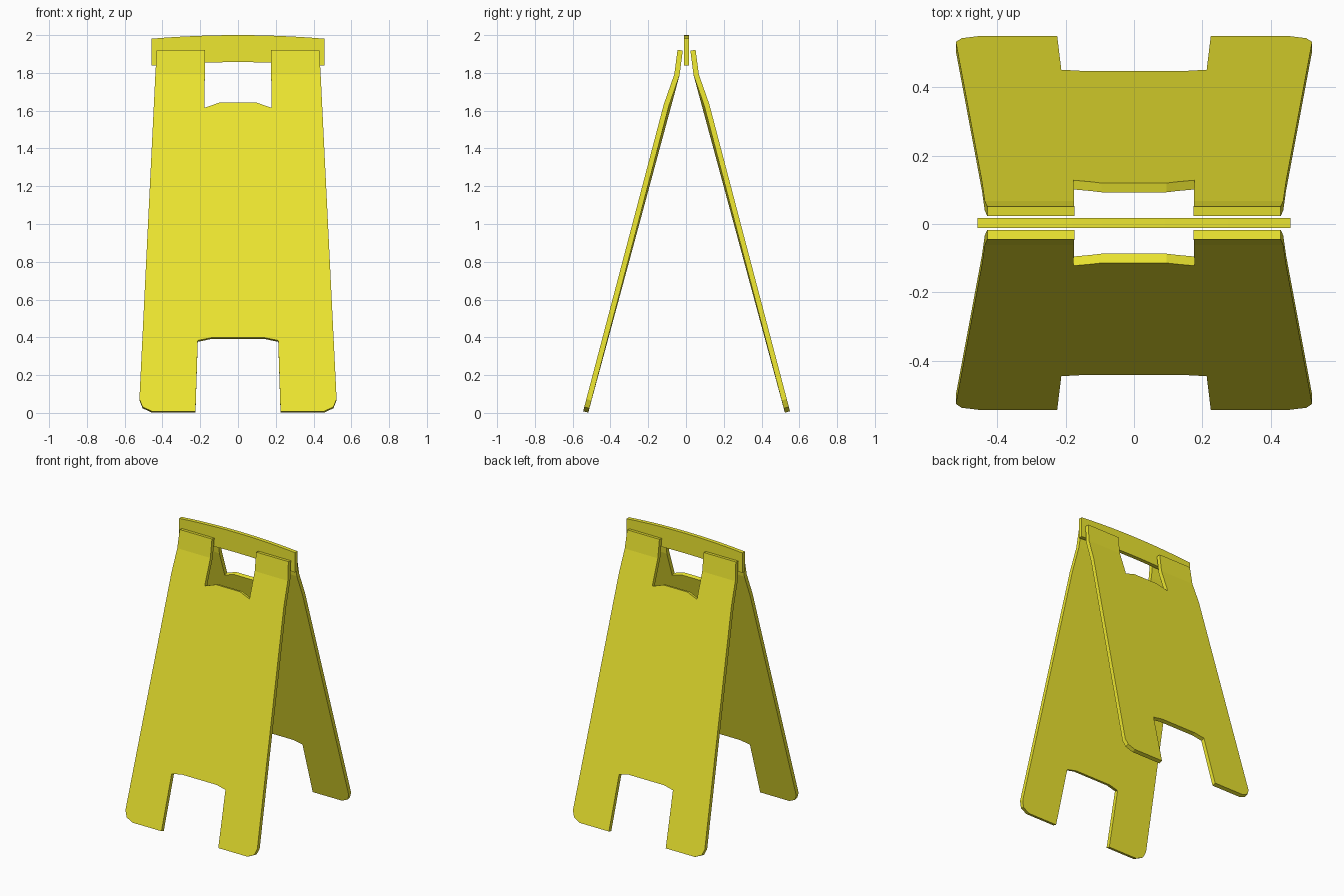
import bpy, bmesh
from mathutils import Vector

if "Cube" in bpy.data.objects:
    bpy.data.objects.remove(bpy.data.objects["Cube"])

mat = bpy.data.materials.new("yellow_plastic")
mat.diffuse_color = (0.85, 0.80, 0.03, 1)
mat.use_nodes = True
mat.node_tree.nodes["Principled BSDF"].inputs["Base Color"].default_value = mat.diffuse_color

THICK = 0.028
Y_MID = 0.003
# side profile of a panel: (z, distance from the centre plane)
BENDS = [(0.005, 0.534), (1.63, 0.107), (1.79, 0.051), (1.92, 0.034)]


def lean(z):
    for (z0, y0), (z1, y1) in zip(BENDS, BENDS[1:]):
        if z <= z1 + 1e-6:
            return y0 + (y1 - y0) * (z - z0) / (z1 - z0)
    return BENDS[-1][1]


def sheet(name, half, depth, cuts=()):
    """Symmetric outline in x/z, bent along y by depth(z), given thickness."""
    outline = half + [(-x, z) for x, z in reversed(half) if x > 0]
    bm = bmesh.new()
    bm.faces.new([bm.verts.new((x, 0, z)) for x, z in outline])
    for z in cuts:
        bmesh.ops.bisect_plane(bm, geom=bm.verts[:] + bm.edges[:] + bm.faces[:],
                               plane_co=Vector((0, 0, z)), plane_no=Vector((0, 0, 1)))
    for v in bm.verts:
        v.co.y = Y_MID + depth(v.co.z)
    bmesh.ops.recalc_face_normals(bm, faces=bm.faces[:])
    me = bpy.data.meshes.new(name)
    bm.to_mesh(me)
    bm.free()
    me.materials.append(mat)
    ob = bpy.data.objects.new(name, me)
    bpy.context.collection.objects.link(ob)
    mod = ob.modifiers.new("thickness", 'SOLIDIFY')
    mod.thickness = THICK
    mod.offset = 0
    return ob


# leaning panels: leg cut-out, rounded foot, tapering side, handle notch
panel = [(0, 0.395), (0.14, 0.395), (0.213, 0.38), (0.225, 0.005),
         (0.455, 0.005), (0.505, 0.028), (0.522, 0.07), (0.437, 1.80),
         (0.43, 1.92), (0.175, 1.92), (0.177, 1.612), (0.095, 1.64), (0, 1.64)]
for name, side in (("front_panel", -1), ("back_panel", 1)):
    sheet(name, panel, lambda z, s=side: s * lean(z), cuts=(1.63, 1.79))

# upright, slightly arched top bar between the panels
arch = lambda x, z: z - 0.019 * (x / 0.458) ** 2
steps = [0.458 * i / 5 for i in range(6)]
bar = [(x, arch(x, 1.857)) for x in steps] + [(x, arch(x, 2.0)) for x in reversed(steps)]
sheet("top_bar", bar, lambda z: 0)
